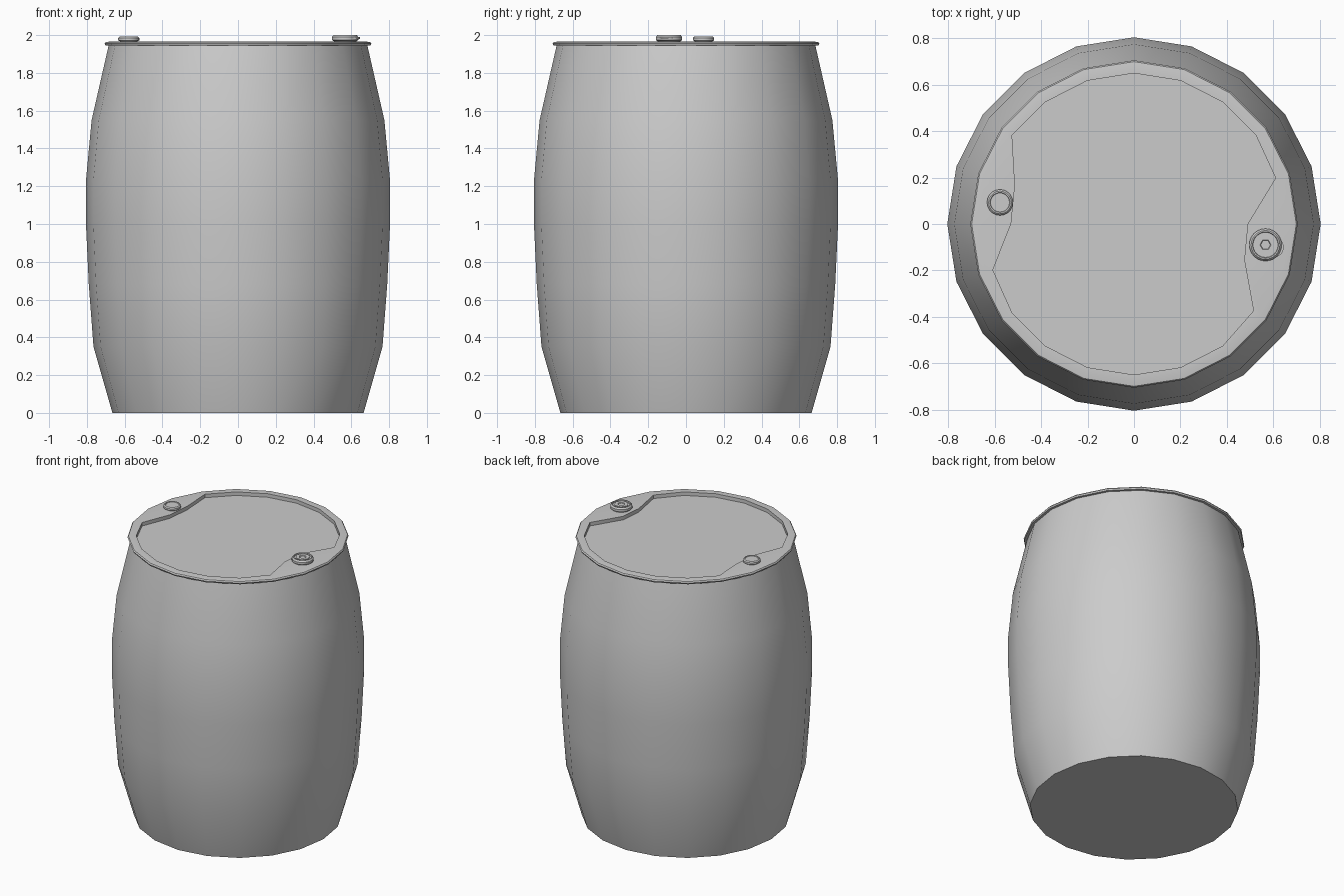
import bpy, bmesh
from math import cos, sin, pi, radians

if "Cube" in bpy.data.objects:
    bpy.data.objects.remove(bpy.data.objects["Cube"])


def ring(bm, sides, radius, z, cx=0, cy=0, overrides=None):
    overrides = overrides or {}
    pts = []
    for i in range(sides):
        r = overrides.get(i, radius)
        a = 2 * pi * i / sides
        pts.append(bm.verts.new((cx + r * cos(a), cy + r * sin(a), z)))
    return pts


def bridge(bm, lo, hi):
    n = len(lo)
    for i in range(n):
        j = (i + 1) % n
        bm.faces.new((lo[i], lo[j], hi[j], hi[i]))


def finish(name, bm, angle=30):
    bmesh.ops.recalc_face_normals(bm, faces=bm.faces)
    me = bpy.data.meshes.new(name)
    bm.to_mesh(me)
    bm.free()
    ob = bpy.data.objects.new(name, me)
    bpy.context.collection.objects.link(ob)
    bpy.ops.object.select_all(action='DESELECT')
    ob.select_set(True)
    bpy.context.view_layer.objects.active = ob
    bpy.ops.object.shade_smooth_by_angle(angle=radians(angle))
    return ob


def lathe(name, profile, sides, cx=0, cy=0, last=()):
    """Closed turned solid; 'last' rings may bend their outline by index."""
    bm = bmesh.new()
    rings = [ring(bm, sides, r, z, cx, cy) for r, z in profile]
    rings += [ring(bm, sides, r, z, cx, cy, o) for r, z, o in last]
    for a, b in zip(rings, rings[1:]):
        bridge(bm, a, b)
    bm.faces.new(rings[0][::-1])
    bm.faces.new(rings[-1])
    return finish(name, bm)


# Barrel: bulged wall, rolled rim, and sunken lid panel with two bung pockets
pocket = {0: 0.49, 19: 0.50, 18: 0.637, 9: 0.54, 10: 0.53, 11: 0.64, 1: 0.642}
lathe("barrel_body",
      [(0.665, 0), (0.765, 0.35), (0.79, 0.68), (0.805, 1.0), (0.805, 1.23),
       (0.775, 1.55), (0.685, 1.945), (0.702, 1.945), (0.706, 1.955),
       (0.70, 1.963), (0.675, 1.966)],
      20, last=[(0.65, 1.966, pocket), (0.65, 1.941, pocket)])

# Small bung with a shallow dished top
lathe("small_bung",
      [(0.047, 1.96), (0.047, 1.968), (0.056, 1.972), (0.056, 1.985),
       (0.049, 1.992), (0.043, 1.992), (0.041, 1.988)], 20, -0.578, 0.093)

# Large bung with hexagonal socketed plug and side tab
bx, by = 0.567, -0.09
lathe("large_bung",
      [(0.06, 1.96), (0.06, 1.968), (0.07, 1.974), (0.07, 1.99),
       (0.062, 2.0), (0.056, 2.0), (0.054, 1.993)], 24, bx, by)
lathe("large_bung_hex_plug",
      [(0.049, 1.985), (0.049, 1.999), (0.024, 1.999), (0.021, 1.994)], 6, bx, by)
lathe("large_bung_tab", [(0.045, 1.979), (0.045, 1.989)], 16, 0.601, -0.1)
